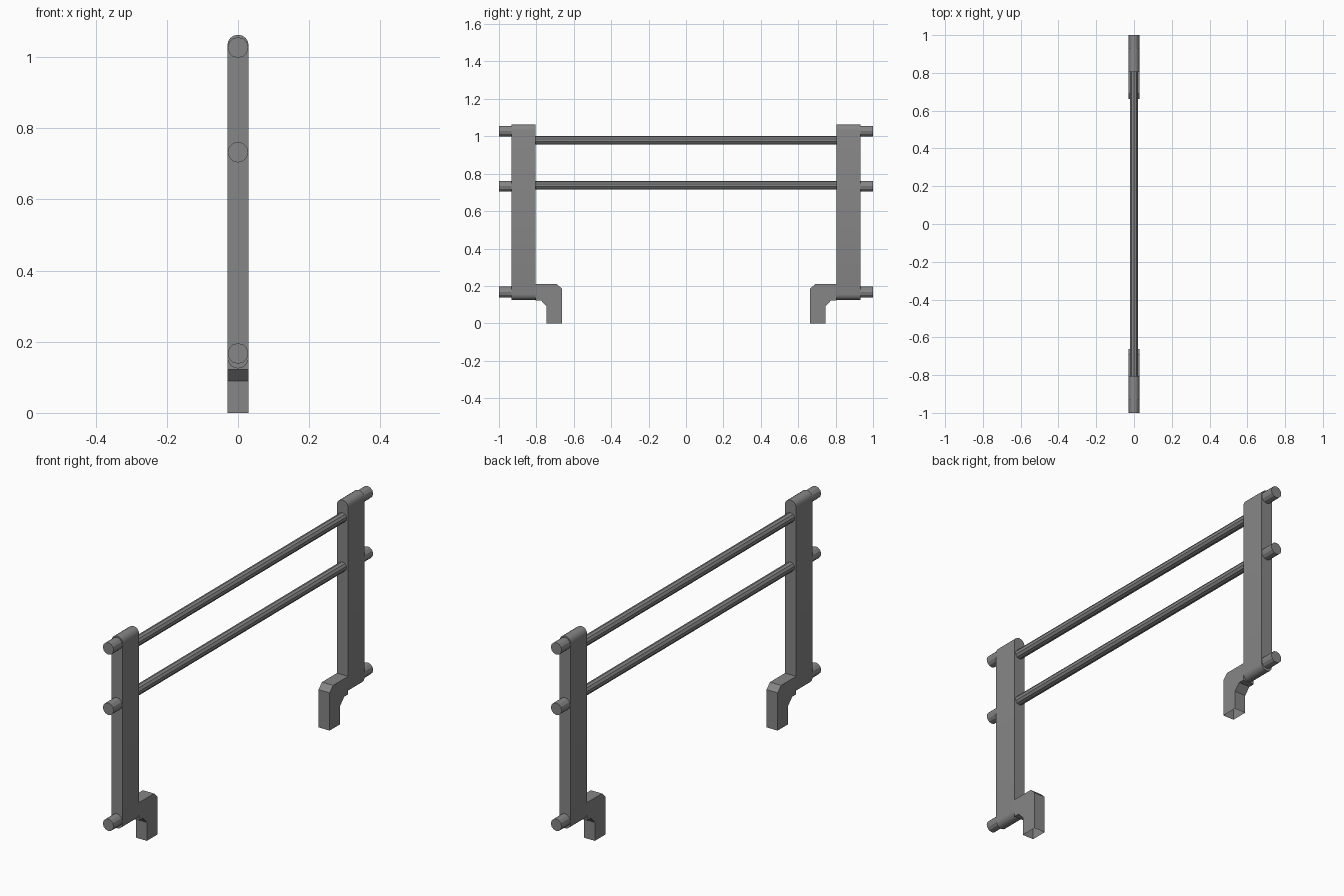
import bpy, bmesh
from math import sin, cos, pi, radians
from mathutils import Vector

cube = bpy.data.objects.get("Cube")
if cube:
    bpy.data.objects.remove(cube, do_unlink=True)

steel = bpy.data.materials.new("grey_steel")
steel.use_nodes = True
colour = (0.24, 0.24, 0.24, 1)
steel.diffuse_color = colour
steel.node_tree.nodes["Principled BSDF"].inputs["Base Color"].default_value = colour


def prism(name, outline, direction, open_bottom=False, smooth=False):
    """Extrude a closed outline along a direction."""
    bm = bmesh.new()
    face = bm.faces.new([bm.verts.new(p) for p in outline])
    result = bmesh.ops.extrude_face_region(bm, geom=[face], use_keep_orig=True)
    moved = [v for v in result["geom"] if isinstance(v, bmesh.types.BMVert)]
    bmesh.ops.translate(bm, verts=moved, vec=Vector(direction))
    bmesh.ops.recalc_face_normals(bm, faces=bm.faces)
    if open_bottom:
        low = [f for f in bm.faces if all(v.co.z < 0.001 for v in f.verts)]
        bmesh.ops.delete(bm, geom=low, context="FACES_ONLY")
    mesh = bpy.data.meshes.new(name)
    bm.to_mesh(mesh)
    bm.free()
    mesh.materials.append(steel)
    obj = bpy.data.objects.new(name, mesh)
    bpy.context.collection.objects.link(obj)
    if smooth:
        bpy.ops.object.select_all(action="DESELECT")
        obj.select_set(True)
        bpy.context.view_layer.objects.active = obj
        bpy.ops.object.shade_smooth_by_angle(angle=radians(30))
    return obj


def rod(name, z, radius, y0, y1, sides):
    ring = [(radius * sin(2 * pi * i / sides), y0,
             z + radius * cos(2 * pi * i / sides)) for i in range(sides)]
    return prism(name, ring, (0, y1 - y0, 0))


HALF = 0.03
INNER, OUTER = 0.805, 0.932
STEPS = 8
hook = [(INNER, 0.21), (0.69, 0.21), (0.663, 0.184), (0.663, 0),
        (0.745, 0), (0.745, 0.09), (0.775, 0.122), (INNER, 0.122)]

for side, s in (("front", -1), ("back", 1)):
    # Upright post with rounded top and bottom edges
    top = [(HALF * cos(pi * i / STEPS), s * INNER,
            1.033 + HALF * sin(pi * i / STEPS)) for i in range(STEPS + 1)]
    bottom = [(-x, y, 1.188 - z) for x, y, z in top]
    prism(side + "_post", top + bottom, (0, s * (OUTER - INNER), 0), smooth=True)

    # Hooked foot, hollow at the bottom
    prism(side + "_foot", [(-HALF, s * y, z) for y, z in hook],
          (2 * HALF, 0, 0), open_bottom=True)

    # Pegs on the outer face
    for level, z in (("lower", 0.167), ("middle", 0.733), ("upper", 1.027)):
        rod(f"{side}_{level}_peg", z, 0.029, s * (OUTER - 0.005), s, 12)

# Rails between the posts
for level, z in (("middle", 0.738), ("upper", 0.978)):
    rod(level + "_rail", z, 0.023, -INNER - 0.005, INNER + 0.005, 10)
